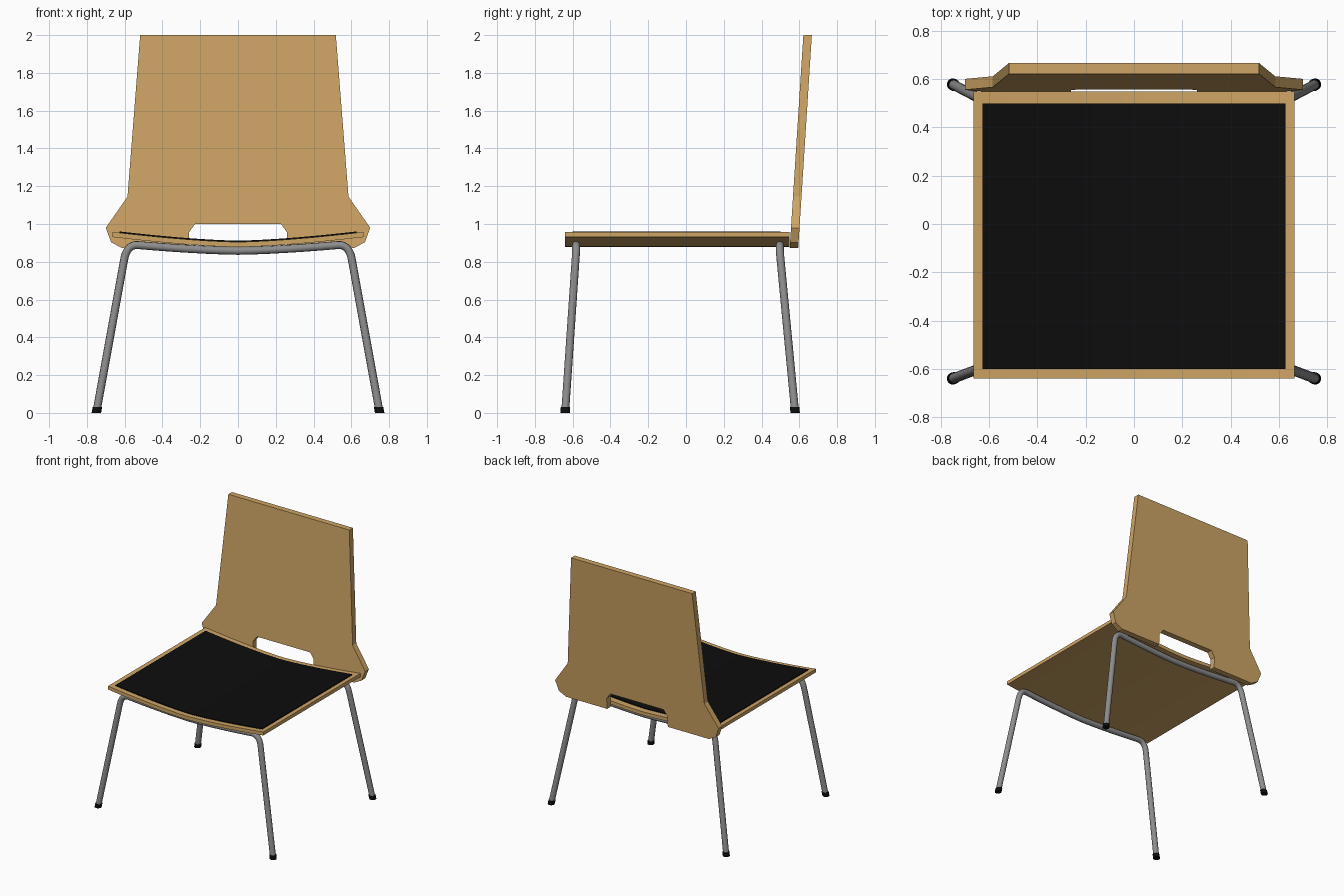
import bpy, bmesh
from mathutils import Vector

if "Cube" in bpy.data.objects:
    bpy.data.objects.remove(bpy.data.objects["Cube"])


def material(name, rgb):
    m = bpy.data.materials.new(name)
    m.diffuse_color = (*rgb, 1)
    m.use_nodes = True
    m.node_tree.nodes["Principled BSDF"].inputs["Base Color"].default_value = m.diffuse_color
    return m


wood = material("light wood", (0.62, 0.375, 0.13))
metal = material("grey metal", (0.27, 0.27, 0.275))
black = material("black", (0.004, 0.004, 0.004))


def add_object(name, mesh, mat, smooth=True):
    ob = bpy.data.objects.new(name, mesh)
    bpy.context.collection.objects.link(ob)
    mesh.materials.clear()
    mesh.materials.append(mat)
    if smooth:
        bpy.ops.object.select_all(action='DESELECT')
        ob.select_set(True)
        bpy.context.view_layer.objects.active = ob
        bpy.ops.object.shade_smooth_by_angle(angle=0.6)
    return ob


def prism(name, front, back, mat, smooth=True):
    """Solid between two matching outlines."""
    bm = bmesh.new()
    a = [bm.verts.new(p) for p in front]
    b = [bm.verts.new(p) for p in back]
    bm.faces.new(a)
    bm.faces.new(b[::-1])
    n = len(a)
    for i in range(n):
        bm.faces.new((a[i], b[i], b[(i + 1) % n], a[(i + 1) % n]))
    bmesh.ops.recalc_face_normals(bm, faces=bm.faces)
    bmesh.ops.triangulate(bm, faces=[f for f in bm.faces if len(f.verts) > 4])
    me = bpy.data.meshes.new(name)
    bm.to_mesh(me)
    bm.free()
    return add_object(name, me, mat, smooth)


# Dished seat and its thin pad share one cross-section
def seat_top(x):
    return 0.905 + 0.053 * (abs(x) / 0.665) ** 1.5


def dished_sheet(name, half, y0, y1, low, high, mat):
    xs = [-half + 2 * half * i / 24 for i in range(25)]
    sec = [(x, seat_top(x) + low) for x in xs]
    sec += [(x, seat_top(x) + high) for x in reversed(xs)]
    prism(name, [(x, y0, z) for x, z in sec], [(x, y1, z) for x, z in sec], mat)


dished_sheet("seat", 0.665, -0.64, 0.548, -0.027, 0, wood)
dished_sheet("seat_pad", 0.628, -0.60, 0.50, -0.002, 0.007, black)

# Leaning backrest board with flared lower corners and a hand notch
half = [(0.518, 2.0), (0.585, 1.145), (0.70, 0.98), (0.672, 0.903),
        (0.612, 0.872), (0.26, 0.872), (0.26, 0.955), (0.228, 1.0)]
outline = half + [(-x, z) for x, z in reversed(half)]


def lean(z):
    return 0.549 + (z - 0.872) * 0.064


prism("backrest", [(x, lean(z), z) for x, z in outline],
      [(x, lean(z) + 0.045, z) for x, z in outline], wood, smooth=False)


# Bent tube frames: two legs joined by a dipped bar under the seat
def bar_z(x):
    return 0.858 + 0.033 * (abs(x) / 0.56) ** 1.5


def leg_frame(name, foot_y, top_y):
    side = [(0.748, 0.012)]
    p0, p1, p2 = Vector((0.603, 0.81)), Vector((0.589, 0.892)), Vector((0.53, bar_z(0.53)))
    for i in range(9):
        t = i / 8
        side.append(tuple(p0 * (1 - t) ** 2 + p1 * 2 * t * (1 - t) + p2 * t * t))
    side += [(x, bar_z(x)) for x in (0.44, 0.35, 0.26, 0.17, 0.08)]
    path = side + [(0, bar_z(0))] + [(-x, z) for x, z in reversed(side)]
    cu = bpy.data.curves.new(name, 'CURVE')
    cu.dimensions = '3D'
    cu.bevel_depth = 0.021
    cu.bevel_resolution = 4
    cu.use_fill_caps = True
    sp = cu.splines.new('POLY')
    sp.points.add(len(path) - 1)
    for p, (x, z) in zip(sp.points, path):
        y = foot_y + (top_y - foot_y) * min(z / 0.85, 1)
        p.co = (x, y, z, 1)
    tmp = bpy.data.objects.new(name + "_path", cu)
    bpy.context.collection.objects.link(tmp)
    bpy.context.view_layer.update()
    dg = bpy.context.evaluated_depsgraph_get()
    me = bpy.data.meshes.new_from_object(tmp.evaluated_get(dg))
    bpy.data.objects.remove(tmp)
    add_object(name, me, metal)


# Black end cap sheared along the leg direction
def foot_cap(name, x, y, lean_x, lean_y):
    bm = bmesh.new()
    bmesh.ops.create_cone(bm, cap_ends=True, segments=16, radius1=0.025,
                          radius2=0.025, depth=0.03)
    for v in bm.verts:
        z = v.co.z + 0.015
        v.co = (v.co.x + x + lean_x * z, v.co.y + y + lean_y * z, z)
    me = bpy.data.meshes.new(name)
    bm.to_mesh(me)
    bm.free()
    add_object(name, me, black)


for end, foot_y, top_y in (("front", -0.64, -0.582), ("back", 0.578, 0.497)):
    leg_frame(end + "_leg_frame", foot_y, top_y)
    for side, s in (("left", -1), ("right", 1)):
        foot_cap(f"{end}_{side}_foot", s * 0.75, foot_y, -0.18 * s,
                 (top_y - foot_y) / 0.85)
